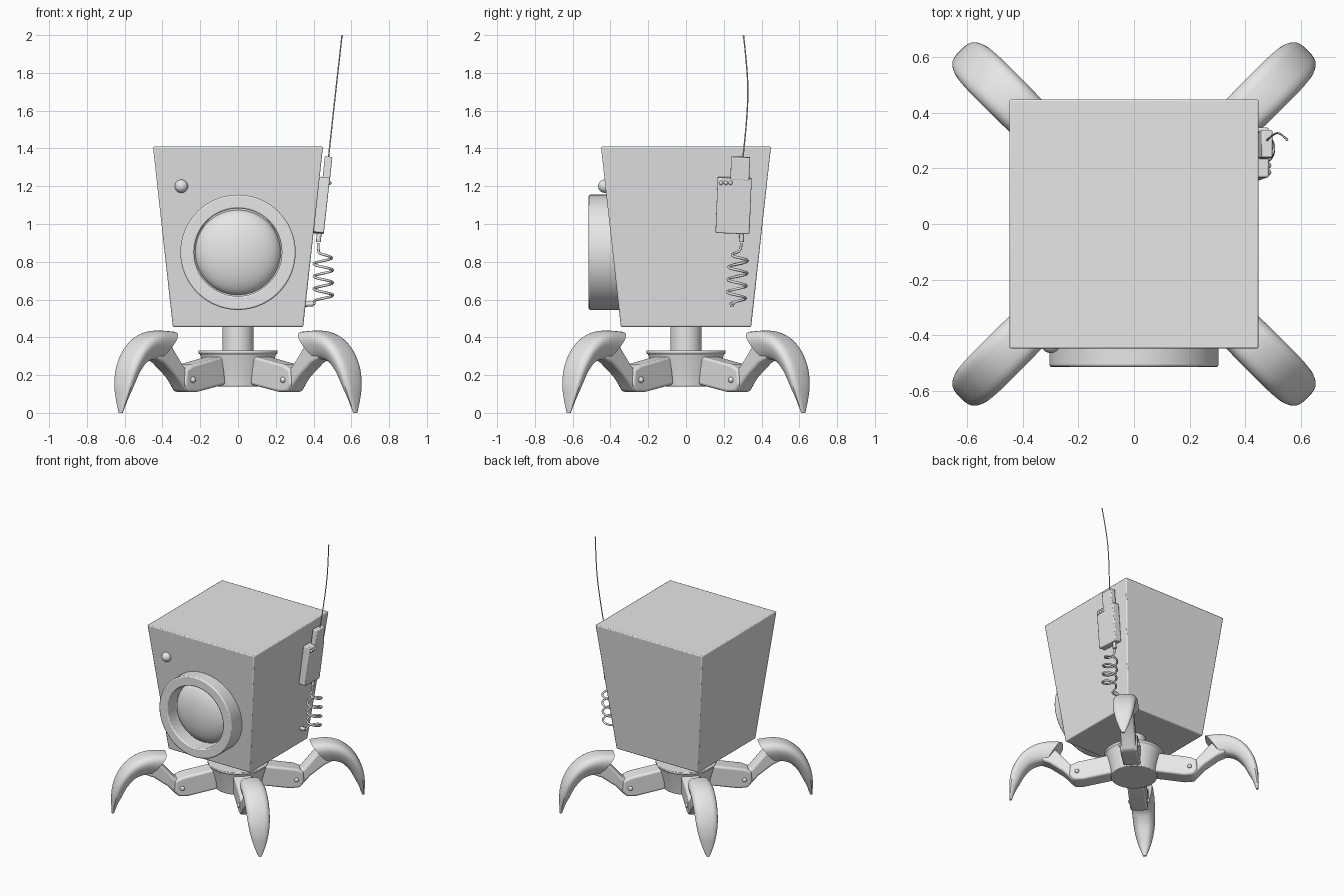
import bpy, bmesh, math
from mathutils import Vector, Matrix

if "Cube" in bpy.data.objects:
    bpy.data.objects.remove(bpy.data.objects["Cube"], do_unlink=True)

grey = bpy.data.materials.new("plain_grey")
grey.use_nodes = True
grey.diffuse_color = (0.8, 0.8, 0.8, 1)
grey.node_tree.nodes["Principled BSDF"].inputs["Base Color"].default_value = (0.8, 0.8, 0.8, 1)


def finish(name, bm, bevel=0, segments=2, angle=35):
    bmesh.ops.recalc_face_normals(bm, faces=bm.faces)
    mesh = bpy.data.meshes.new(name)
    bm.to_mesh(mesh)
    bm.free()
    mesh.materials.append(grey)
    obj = bpy.data.objects.new(name, mesh)
    bpy.context.collection.objects.link(obj)
    if bevel:
        mod = obj.modifiers.new("soft_edges", "BEVEL")
        mod.width, mod.segments, mod.limit_method = bevel, segments, "ANGLE"
    bpy.ops.object.select_all(action="DESELECT")
    bpy.context.view_layer.objects.active = obj
    obj.select_set(True)
    bpy.ops.object.shade_smooth_by_angle(angle=math.radians(angle))
    return obj


def lathe(name, profile, bevel=0):
    """Revolve (radius, z) points about z."""
    bm = bmesh.new()
    verts = [bm.verts.new((r, 0, z)) for r, z in profile]
    edges = [bm.edges.new(pair) for pair in zip(verts, verts[1:])]
    bmesh.ops.spin(bm, geom=verts + edges, cent=(0, 0, 0), axis=(0, 0, 1),
                   angle=math.tau, steps=64)
    bmesh.ops.remove_doubles(bm, verts=bm.verts, dist=1e-5)
    return finish(name, bm, bevel)


def box(name, size, place, tilt=(0, 0), bevel=0.006):
    bm = bmesh.new()
    bmesh.ops.create_cube(bm, size=1, matrix=Matrix.Diagonal((*size, 1)))
    obj = finish(name, bm, bevel)
    obj.location, obj.rotation_euler = place, (tilt[0], tilt[1], 0)
    return obj


def ball(name, radius, place, scale=(1, 1, 1), detail=24):
    bm = bmesh.new()
    bmesh.ops.create_uvsphere(bm, u_segments=detail * 2, v_segments=detail, radius=radius)
    obj = finish(name, bm)
    obj.location, obj.scale = place, scale
    return obj


def wire(name, points, radius, kind="POLY"):
    curve = bpy.data.curves.new(name, "CURVE")
    curve.dimensions, curve.bevel_depth, curve.bevel_resolution = "3D", radius, 2
    curve.use_fill_caps = True
    spline = curve.splines.new(kind)
    spline.points.add(len(points) - 1)
    for p, co in zip(spline.points, points):
        p.co = (*co, 1)
    if kind == "NURBS":
        spline.use_endpoint_u, spline.order_u = True, 3
    curve.materials.append(grey)
    obj = bpy.data.objects.new(name, curve)
    bpy.context.collection.objects.link(obj)
    return obj


def plate(name, outline, half, bevel):
    """Side outline in (x, z), extruded across y."""
    bm = bmesh.new()
    face = bm.faces.new([bm.verts.new((x, -half, z)) for x, z in outline])
    ext = bmesh.ops.extrude_face_region(bm, geom=[face])["geom"]
    bmesh.ops.translate(bm, vec=(0, 2 * half, 0),
                        verts=[v for v in ext if isinstance(v, bmesh.types.BMVert)])
    return finish(name, bm, bevel, 3)


def claw(name, stations, steps=5, ring=28):
    """Loft smooth sections: outer r, z, inner r, z, half width."""
    def blend(i, t):
        rows = [stations[min(max(i + k, 0), len(stations) - 1)] for k in (-1, 0, 1, 2)]
        return [0.5 * (2 * b + (c - a) * t + (2 * a - 5 * b + 4 * c - d) * t * t
                       + (3 * b - a - 3 * c + d) * t ** 3) for a, b, c, d in zip(*rows)]
    rows = [blend(i, k / steps) for i in range(len(stations) - 1) for k in range(steps)]
    rows.append(stations[-1])
    bm = bmesh.new()
    loops = []
    for orr, oz, ir, iz, w in rows:
        loop = []
        for k in range(ring):
            a = math.tau * k / ring
            c, s = math.cos(a), math.sin(a)
            v = 0.5 + 0.5 * math.copysign(abs(c) ** 0.7, c)
            y = math.copysign(abs(s) ** 0.55, s) * w * (0.65 + 0.35 * min(1, 1.6 * v))
            loop.append(bm.verts.new((ir + (orr - ir) * v, y, iz + (oz - iz) * v)))
        loops.append(loop)
    for a, b in zip(loops, loops[1:]):
        for k in range(ring):
            n = (k + 1) % ring
            bm.faces.new((a[k], a[n], b[n], b[k]))
    bm.faces.new(loops[0])
    bm.faces.new(loops[-1])
    return finish(name, bm)


# Tapered square body
bm = bmesh.new()
bmesh.ops.create_cube(bm, size=2)
for v in bm.verts:
    half = 0.45 if v.co.z > 0 else 0.345
    v.co = (v.co.x * half, v.co.y * half, 1.41 if v.co.z > 0 else 0.455)
finish("body", bm, 0.007)

# Neck and hub
lathe("neck", [(0.083, 0.31), (0.083, 0.47)])
lathe("hub", [(0, 0.14), (0.163, 0.14), (0.172, 0.2), (0.2, 0.31), (0.21, 0.315),
              (0.21, 0.33), (0, 0.33)], 0.004)

# Lens ring, recessed floor and dome on the front
ring = lathe("lens_ring", [(0.305, 0.33), (0.305, 0.515), (0.232, 0.515),
                           (0.232, 0.4), (0, 0.4)], 0.008)
ring.rotation_euler.x = math.pi / 2
ring.location.z = 0.85
ball("lens_dome", 0.226, (0, -0.4, 0.85), (1, 0.42, 1), 32)
ball("front_button", 0.035, (-0.3, -0.43, 1.2))

# Four legs, each with a jointed arm and a claw
lower = [(0.15, 0.15), (0.36, 0.11), (0.425, 0.112), (0.455, 0.15),
         (0.45, 0.23), (0.4, 0.255), (0.17, 0.3)]
upper = [(0.36, 0.125), (0.43, 0.112), (0.5, 0.19), (0.6, 0.265), (0.66, 0.29),
         (0.62, 0.39), (0.55, 0.365), (0.44, 0.235), (0.38, 0.24)]
shell = [(0.505, 0.43, 0.62, 0.28, 0.083), (0.62, 0.435, 0.67, 0.28, 0.085),
         (0.72, 0.405, 0.72, 0.262, 0.085), (0.80, 0.34, 0.755, 0.23, 0.083),
         (0.855, 0.25, 0.785, 0.19, 0.077), (0.88, 0.16, 0.815, 0.13, 0.063),
         (0.885, 0.08, 0.845, 0.07, 0.042), (0.885, 0, 0.868, 0, 0.012)]
parts = [plate("lower_arm", lower, 0.062, 0.014), plate("upper_arm", upper, 0.052, 0.016),
         claw("claw", shell)]
for side in (-1, 1):
    parts.append(ball("joint_pin", 0.016, (0.4, side * 0.062, 0.175), detail=10))
for part in parts:
    start = part.location.copy()
    for k in range(4):
        leg = part if k == 0 else part.copy()
        if k:
            bpy.context.collection.objects.link(leg)
        turn = math.radians(45 + 90 * k)
        leg.rotation_euler.z = turn
        leg.location = Matrix.Rotation(turn, 3, "Z") @ start

# Radio pack on the left wall
lean = math.atan2(0.105, 0.955)
tilt = (-0.04, lean)
box("radio_box", (0.055, 0.18, 0.295), (0.443, 0.252, 1.098), tilt)
box("radio_top", (0.04, 0.1, 0.125), (0.473, 0.287, 1.293), tilt)
for i in range(3):
    ball("radio_button", 0.011, (0.484, 0.186 + 0.025 * i, 1.218), detail=8)

# Antenna with tip bead
wire("antenna", [(0.478, 0.3, 1.34), (0.495, 0.318, 1.5), (0.517, 0.33, 1.7),
                 (0.535, 0.32, 1.86), (0.55, 0.305, 1.995)], 0.0035, "NURBS")
ball("antenna_tip", 0.006, (0.55, 0.305, 1.994), detail=8)

# Coiled cable and its plugs
coil = [(0.425, 0.293, 0.9), (0.425, 0.29, 0.87)]
turns, count = 4, 80
for i in range(count + 1):
    t = i / count
    a = math.pi + math.tau * turns * t
    r = 0.05 * min(1, 0.5 + 3 * t)
    coil.append((0.452 + r * math.cos(a), 0.28 - 0.015 * t + r * math.sin(a), 0.855 - 0.265 * t))
coil += [(0.405, 0.245, 0.578), (0.36, 0.243, 0.575)]
wire("coiled_cable", coil, 0.007)
wire("upper_plug", [(0.43, 0.296, 0.96), (0.426, 0.293, 0.905)], 0.013)
wire("lower_plug", [(0.34, 0.243, 0.575), (0.4, 0.244, 0.577)], 0.014)
